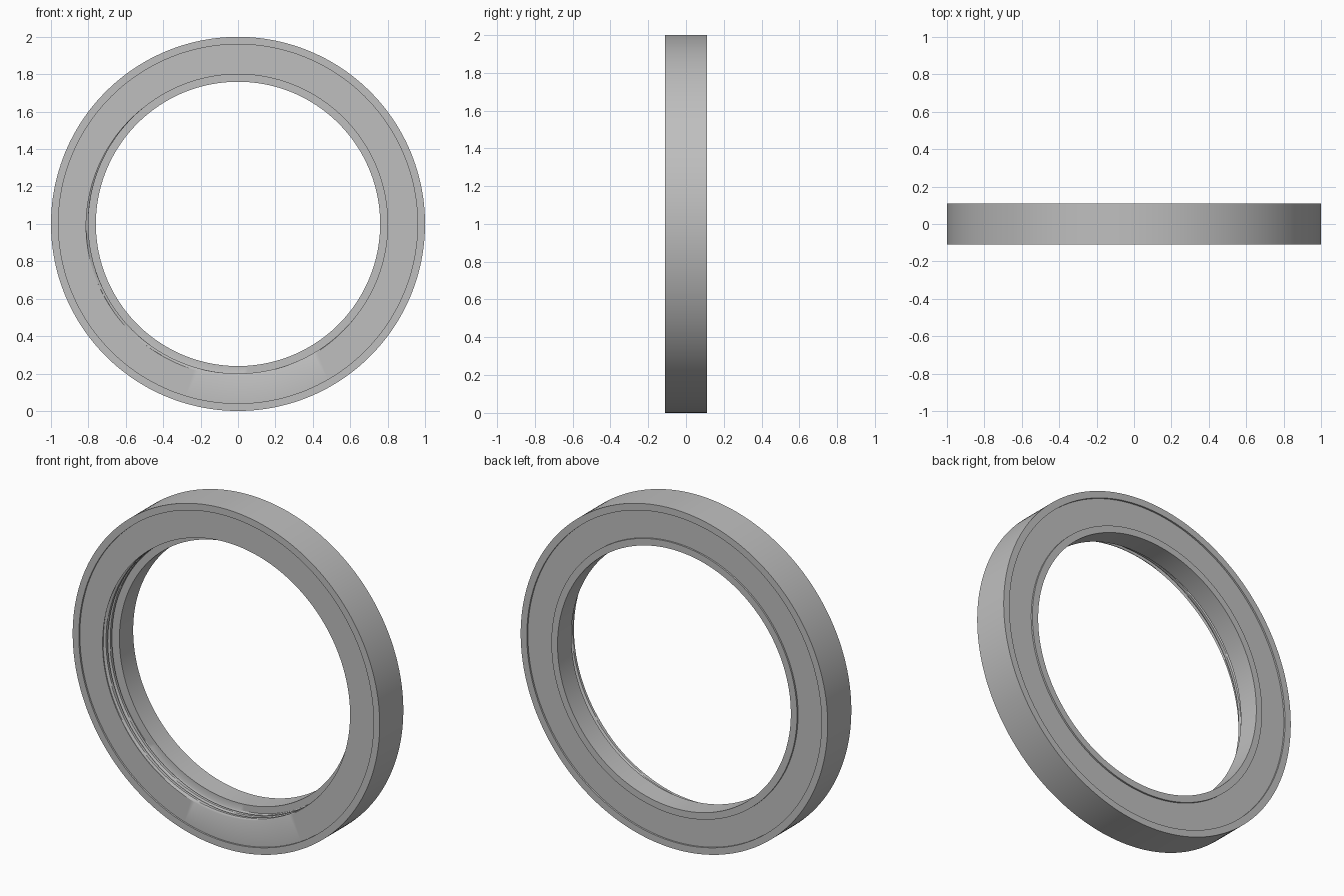
import bpy
import bmesh
from math import sin, cos, pi, radians

cube = bpy.data.objects.get("Cube")
if cube:
    bpy.data.objects.remove(cube, do_unlink=True)

SEGMENTS = 192
HALF = 0.11          # half thickness
RECESS = 0.01        # shallow step on both faces
BORE, LIP = 0.80, 0.76
SHELF = -0.018       # where the threaded bore meets the inner lip
PITCH, DEPTH = 0.038, 0.014
ROWS = 28

metal = bpy.data.materials.new("grey metal")
metal.use_nodes = True
grey = (0.52, 0.52, 0.52, 1)
metal.diffuse_color = grey
metal.node_tree.nodes["Principled BSDF"].inputs["Base Color"].default_value = grey


def thread_radius(depth, angle):
    """Bore radius with a right-hand helical groove cut into it."""
    phase = (depth / PITCH + (angle - radians(225)) / (2 * pi)) % 1
    distance = min(phase, 1 - phase)
    groove = max(0, min(1, (0.27 - distance) / 0.17))
    return BORE + DEPTH * groove


def section(angle):
    """Closed ring cross-section as (radius, y) pairs at one angle."""
    front = -HALF + RECESS
    back = HALF - RECESS
    points = [(LIP, SHELF), (LIP, HALF), (BORE, HALF), (BORE, back),
              (0.96, back), (0.96, HALF), (1, HALF), (1, -HALF),
              (0.96, -HALF), (0.96, front)]
    # threaded bore from the front face in to the shelf
    length = SHELF - front
    for i in range(ROWS):
        depth = length * i / (ROWS - 1)
        points.append((thread_radius(depth, angle), front + depth))
    return points


# Sweep the section around the y axis
bm = bmesh.new()
loops = []
for s in range(SEGMENTS):
    a = 2 * pi * s / SEGMENTS
    loops.append([bm.verts.new((r * cos(a), y, 1 + r * sin(a)))
                  for r, y in section(a)])
for s, loop in enumerate(loops):
    following = loops[(s + 1) % SEGMENTS]
    for i in range(len(loop)):
        j = (i + 1) % len(loop)
        bm.faces.new((loop[i], loop[j], following[j], following[i]))
bmesh.ops.recalc_face_normals(bm, faces=bm.faces)
mesh = bpy.data.meshes.new("threaded_ring")
bm.to_mesh(mesh)
bm.free()
mesh.materials.append(metal)

ring = bpy.data.objects.new("threaded_ring", mesh)
bpy.context.collection.objects.link(ring)
bpy.ops.object.select_all(action="DESELECT")
ring.select_set(True)
bpy.context.view_layer.objects.active = ring
bpy.ops.object.shade_smooth_by_angle(angle=radians(30))
